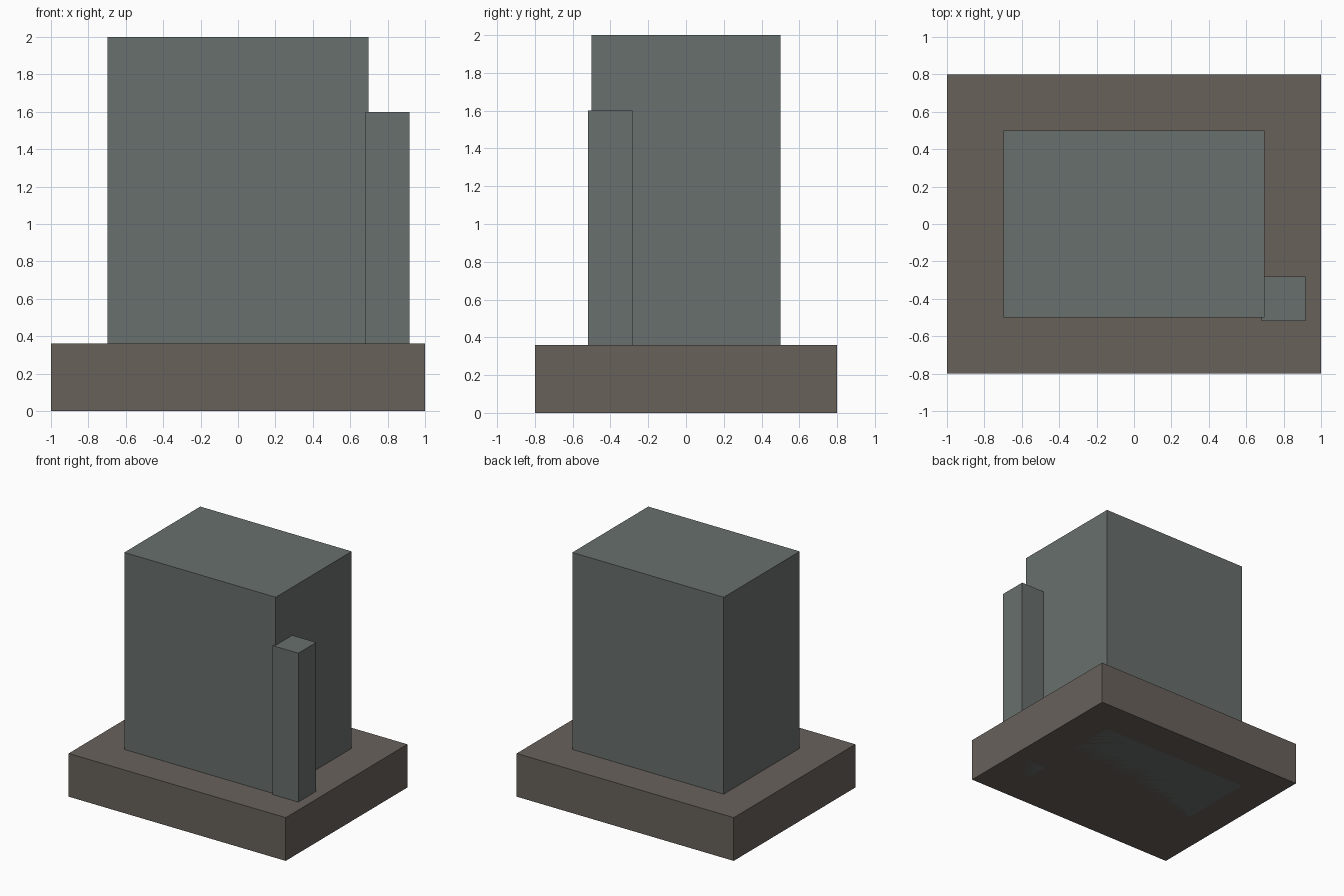
import bpy

if "Cube" in bpy.data.objects:
    bpy.data.objects.remove(bpy.data.objects["Cube"])


def material(name, color):
    m = bpy.data.materials.new(name)
    m.diffuse_color = (*color, 1)
    m.use_nodes = True
    m.node_tree.nodes["Principled BSDF"].inputs["Base Color"].default_value = m.diffuse_color
    return m


def box(name, center, size, height, mat):
    """Flat-faced box standing on z = 0."""
    bpy.ops.mesh.primitive_cube_add(size=1, location=(*center, height / 2))
    obj = bpy.context.object
    obj.name = name
    obj.scale = (*size, height)
    bpy.ops.object.transform_apply(location=False, rotation=False, scale=True)
    obj.data.materials.append(mat)
    return obj


brown = material("brown_stone", (0.14, 0.12, 0.105))
grey = material("grey_green", (0.14, 0.16, 0.155))

# Wide plinth
box("base", (0, 0), (2.0, 1.6), 0.36, brown)
# Main block, running down through the plinth to the ground
box("main_block", (0, 0), (1.395, 1.0), 2.0, grey)
# Slim pillar against the front right corner, also down to the ground
box("corner_pillar", (0.80, -0.40), (0.236, 0.236), 1.6, grey)
